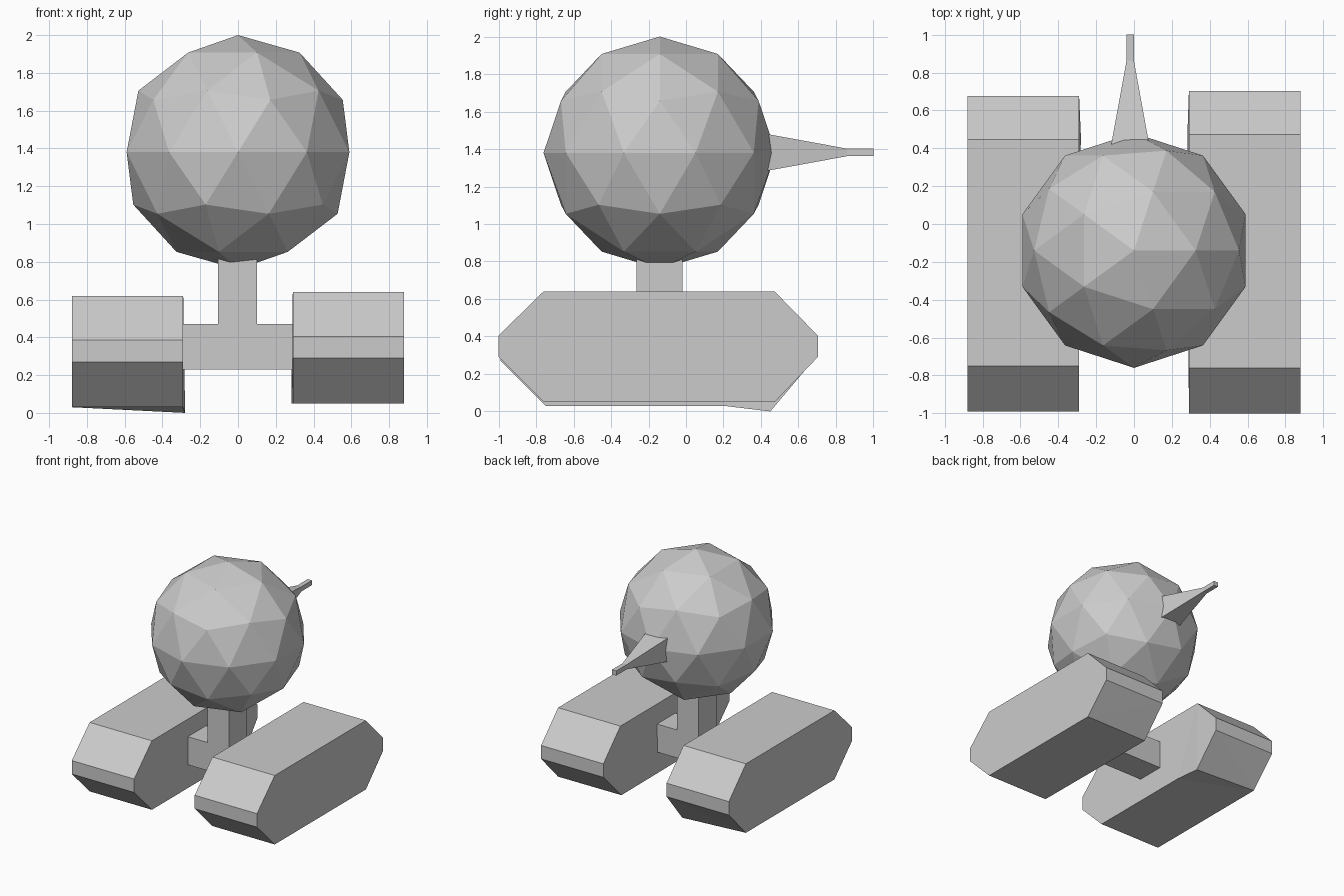
import bpy, bmesh

if "Cube" in bpy.data.objects:
    bpy.data.objects.remove(bpy.data.objects["Cube"])


def make_object(name, bm):
    bmesh.ops.recalc_face_normals(bm, faces=bm.faces)
    mesh = bpy.data.meshes.new(name)
    bm.to_mesh(mesh)
    bm.free()
    obj = bpy.data.objects.new(name, mesh)
    bpy.context.collection.objects.link(obj)
    return obj


def loft(name, rings, nudge=None):
    """Skin a list of matching closed rings and cap both ends."""
    bm = bmesh.new()
    loops = [[bm.verts.new(p) for p in ring] for ring in rings]
    for a, b in zip(loops, loops[1:]):
        n = len(a)
        for i in range(n):
            bm.faces.new((a[i], a[(i + 1) % n], b[(i + 1) % n], b[i]))
    bm.faces.new(loops[0])
    bm.faces.new(loops[-1])
    if nudge:
        ring, index, position = nudge
        loops[ring][index].co = position
        bmesh.ops.triangulate(bm, faces=[f for f in bm.faces if loops[ring][index] in f.verts])
    return make_object(name, bm)


# Tracks: octagonal side profiles, each with one slightly pulled inner rear corner
def track(name, side, front, back, bottom, corner):
    chamfer = 0.24
    top = bottom + 0.59
    profile = [(front, bottom + 0.24), (front, bottom + 0.355),
               (front + chamfer, top), (back - 0.23, top),
               (back, bottom + 0.355), (back, bottom + 0.24),
               (back - 0.23, bottom), (0.2, bottom), (front + chamfer, bottom)]
    rings = [[(side * x, y, z) for y, z in profile] for x in (0.29, 0.88)]
    loft(name, rings, (0, 6, corner))


track("right_track", 1, -1.0, 0.703, 0.05, (0.282, 0.47, 0.05))
track("left_track", -1, -0.99, 0.677, 0.03, (-0.28, 0.45, 0.0))

# Axle and neck: one T-shaped profile
t_profile = [(-0.29, 0.23), (0.29, 0.23), (0.29, 0.47), (0.10, 0.47),
             (0.10, 0.84), (-0.105, 0.84), (-0.105, 0.47), (-0.29, 0.47)]
loft("axle_and_neck", [[(x, y, z) for x, z in t_profile] for y in (-0.265, -0.02)])

# Round body
bm = bmesh.new()
bmesh.ops.create_icosphere(bm, subdivisions=2, radius=0.62)
bmesh.ops.translate(bm, verts=bm.verts, vec=(0, -0.14, 1.38))
make_object("body", bm)

# Tapered square spout at the back
sections = [(0.40, 0.104), (0.86, 0.02), (1.0, 0.02)]
loft("spout", [[(-0.02 + sx * h, y, 1.382 + sz * h)
                for sx, sz in ((-1, -1), (1, -1), (1, 1), (-1, 1))]
               for y, h in sections])
